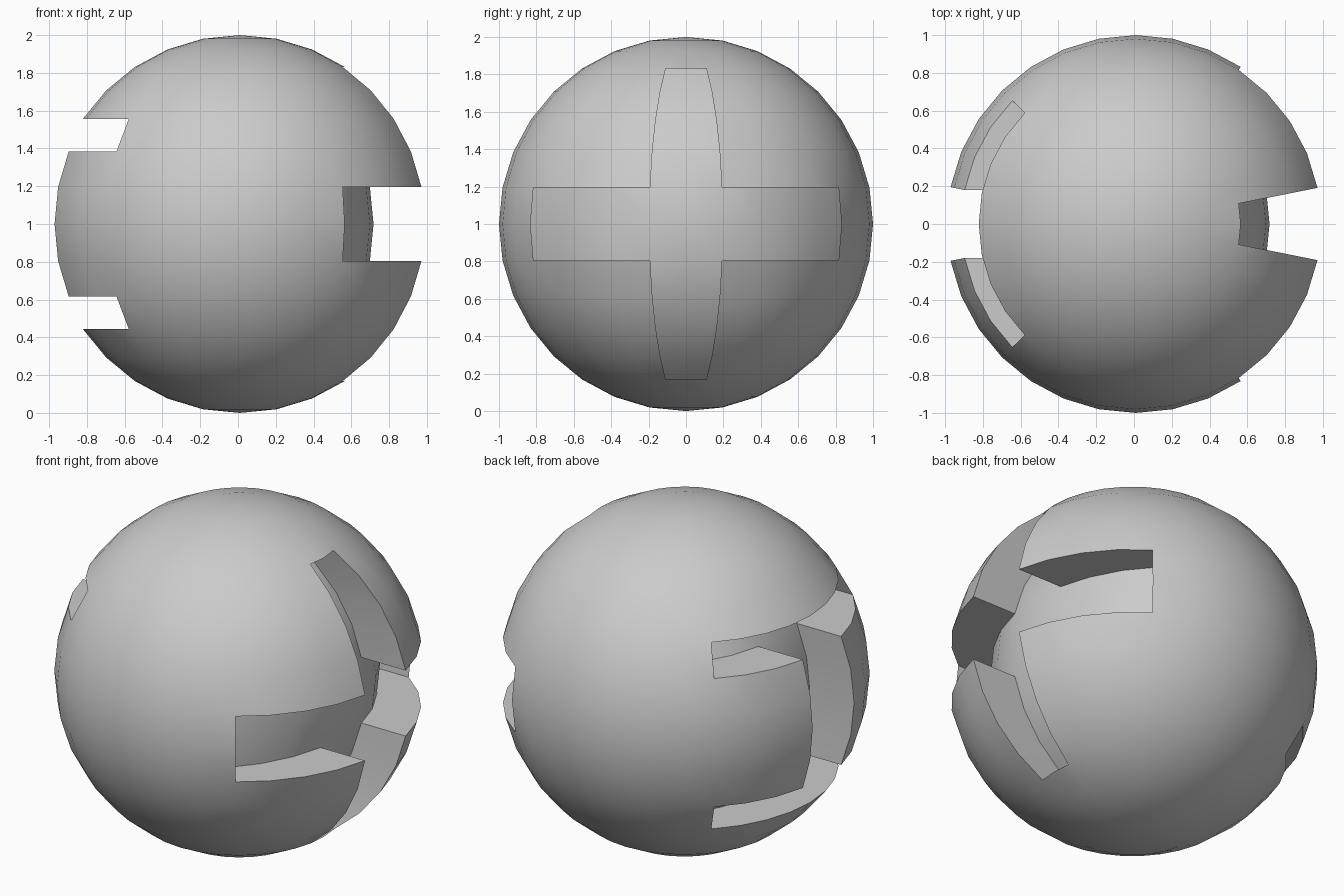
import bpy, bmesh
from math import atan2, asin, degrees, radians

if "Cube" in bpy.data.objects:
    bpy.data.objects.remove(bpy.data.objects["Cube"])

SEGMENTS, RINGS = 32, 16
DEPTH = 0.292          # how far each groove is pushed in along x
CENTRE = (0.0095, 0, 1)


def angles(face, side):
    """Absolute longitude (from the +x or -x side) and latitude of a face, in degrees."""
    c = face.calc_center_median().normalized()
    return abs(degrees(atan2(c.y, c.x * side))), abs(degrees(asin(c.z)))


def in_cross(lon, lat):
    return (lon < 11.25 and lat < 56.25) or (lon < 56.25 and lat < 11.25)


def in_double_bar(lon, lat):
    return (lon < 11.25 and lat < 33.75) or (lon < 45 and 22.5 < lat < 33.75)


def sink(bm, side, inside):
    """Push the chosen patch of the sphere straight in along x, leaving walls."""
    patch = [f for f in bm.faces if inside(*angles(f, side))]
    new = bmesh.ops.extrude_face_region(bm, geom=patch)["geom"]
    verts = [v for v in new if isinstance(v, bmesh.types.BMVert)]
    left = [f for f in patch if f.is_valid]
    if left:
        bmesh.ops.delete(bm, geom=left, context="FACES")
    bmesh.ops.translate(bm, verts=verts, vec=(-side * DEPTH, 0, 0))


bm = bmesh.new()
bmesh.ops.create_uvsphere(bm, u_segments=SEGMENTS, v_segments=RINGS, radius=1)

# Pick the second patch before sinking can move any of its faces: the sides are far apart
sink(bm, 1, in_cross)           # cross groove on the right
sink(bm, -1, in_double_bar)     # double-bar groove on the left

bmesh.ops.recalc_face_normals(bm, faces=bm.faces)
bmesh.ops.translate(bm, verts=bm.verts, vec=CENTRE)

mesh = bpy.data.meshes.new("grooved_ball")
bm.to_mesh(mesh)
bm.free()
ball = bpy.data.objects.new("grooved_ball", mesh)
bpy.context.collection.objects.link(ball)

# Smooth sphere, sharp groove edges
bpy.context.view_layer.objects.active = ball
ball.select_set(True)
bpy.ops.object.shade_smooth_by_angle(angle=radians(30))
